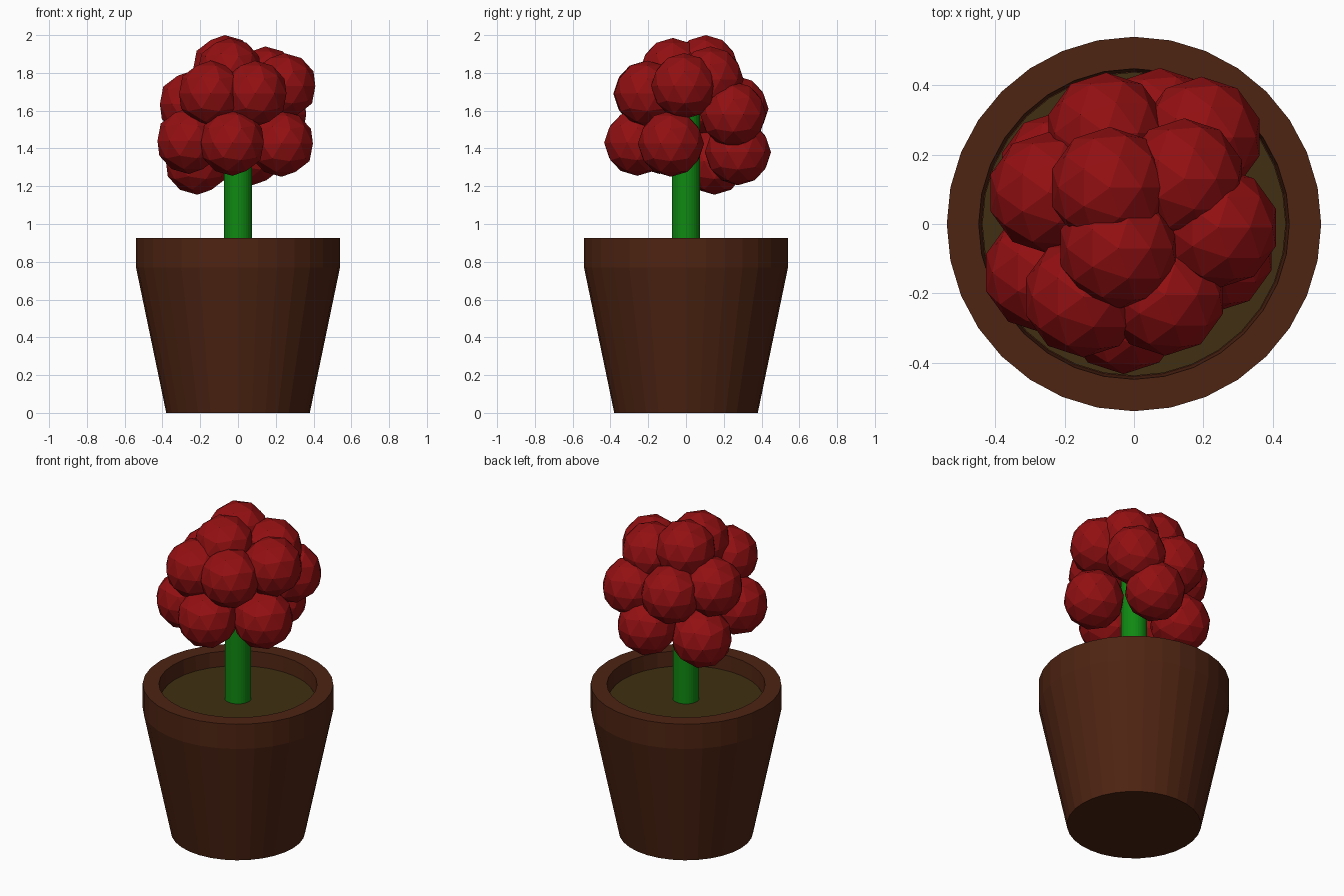
import bpy, bmesh, math
from mathutils import Matrix

if "Cube" in bpy.data.objects:
    bpy.data.objects.remove(bpy.data.objects["Cube"])


def material(name, rgb):
    m = bpy.data.materials.new(name)
    m.diffuse_color = (*rgb, 1)
    m.use_nodes = True
    m.node_tree.nodes["Principled BSDF"].inputs["Base Color"].default_value = m.diffuse_color
    return m


BROWN = material("pot brown", (0.075, 0.017, 0.006))
SOIL = material("soil brown", (0.05, 0.028, 0.006))
GREEN = material("stem green", (0.005, 0.25, 0.006))
RED = material("bloom red", (0.29, 0.005, 0.006))


def add_object(name, bm, mat):
    bmesh.ops.recalc_face_normals(bm, faces=bm.faces)
    mesh = bpy.data.meshes.new(name)
    bm.to_mesh(mesh)
    bm.free()
    mesh.materials.append(mat)
    obj = bpy.data.objects.new(name, mesh)
    bpy.context.collection.objects.link(obj)
    return obj


def lathe(name, profile, mat, sides=32):
    """Revolve (radius, height) points around z, capping both ends."""
    bm = bmesh.new()
    rings = []
    for r, z in profile:
        rings.append([bm.verts.new((r * math.cos(math.tau * i / sides),
                                    r * math.sin(math.tau * i / sides), z))
                      for i in range(sides)])
    for a, b in zip(rings, rings[1:]):
        for i in range(sides):
            j = (i + 1) % sides
            bm.faces.new((a[i], a[j], b[j], b[i]))
    bm.faces.new(rings[0])
    bm.faces.new(rings[-1])
    return add_object(name, bm, mat)


# Tapered pot with a straight collar and a recessed top
lathe("pot", [(0.38, 0), (0.54, 0.77), (0.54, 0.925),
              (0.448, 0.925), (0.44, 0.82)], BROWN)

# Soil disc filling the pot
lathe("soil", [(0.438, 0.815), (0.438, 0.835)], SOIL)

# Stem rising into the bloom
lathe("stem", [(0.075, 0.82), (0.075, 1.6)], GREEN)

# Bloom: cluster of overlapping low-poly balls
BALLS = [
    # crown
    (-0.07, 0.105, 1.825), (-0.045, -0.07, 1.81), (0.145, 0.13, 1.765),
    # upper ring
    (-0.145, -0.21, 1.69), (0.09, -0.205, 1.69), (0.243, -0.01, 1.73),
    (-0.247, 0.09, 1.635), (-0.08, 0.262, 1.61), (0.195, 0.25, 1.58),
    # lower ring
    (-0.03, -0.258, 1.43), (-0.26, -0.14, 1.44), (0.23, -0.08, 1.425),
    (0.075, 0.275, 1.38), (-0.215, 0.15, 1.33),
]
bloom = bmesh.new()
for p in BALLS:
    bmesh.ops.create_icosphere(bloom, subdivisions=2, radius=0.175,
                               matrix=Matrix.Translation(p))
add_object("bloom", bloom, RED)
